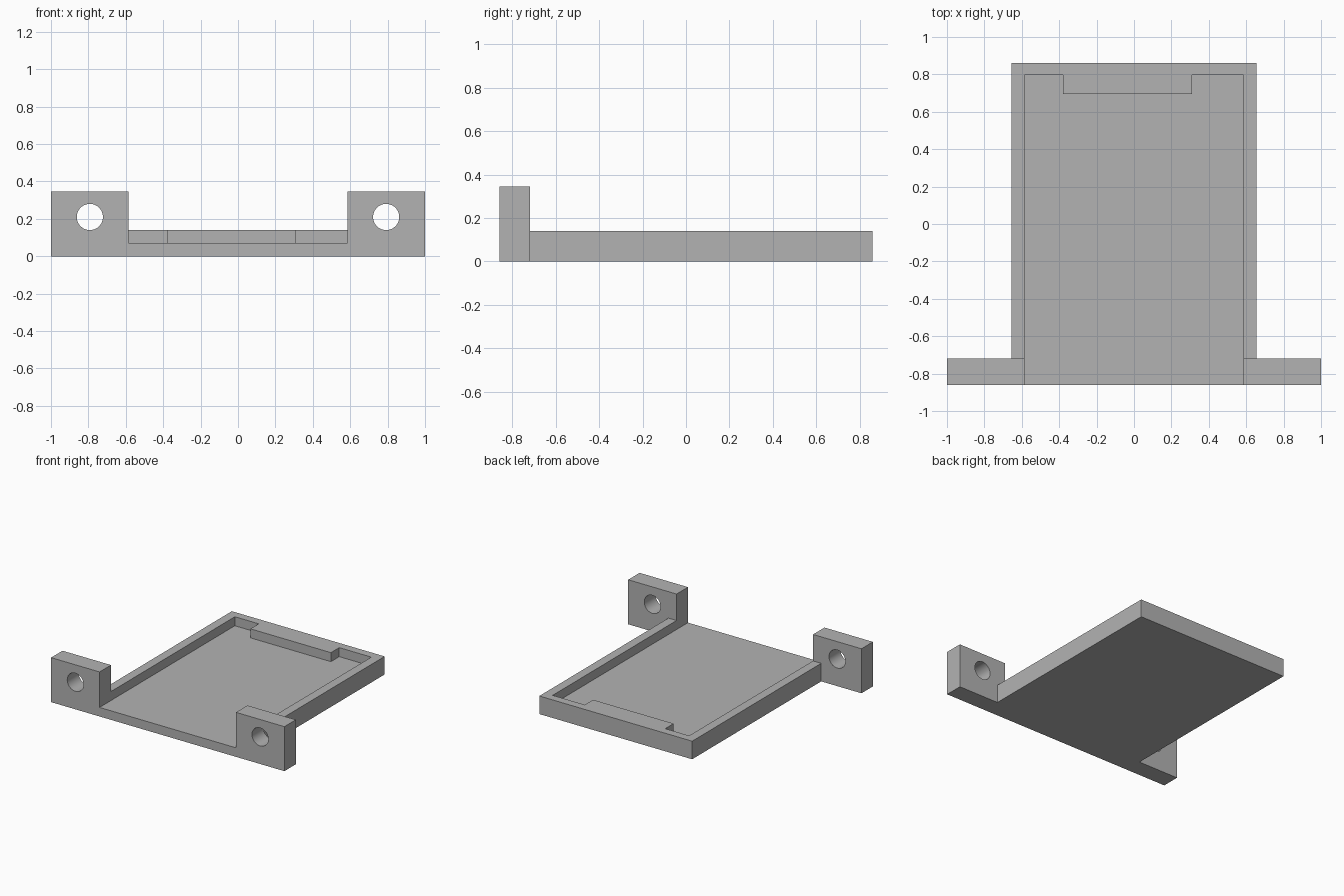
import bpy
import math

cube = bpy.data.objects.get("Cube")
if cube:
    bpy.data.objects.remove(cube, do_unlink=True)

grey = bpy.data.materials.new("plain grey")
grey.use_nodes = True
grey.diffuse_color = (0.45, 0.45, 0.45, 1)
grey.node_tree.nodes["Principled BSDF"].inputs["Base Color"].default_value = (0.45, 0.45, 0.45, 1)

OUTER, INNER = 0.655, 0.585     # half widths of the tray and its pocket
FRONT, BACK = -0.86, 0.86
EAR_BACK, POCKET_BACK, LEDGE_FRONT = -0.72, 0.797, 0.695
FLOOR, RIM, EAR_TOP = 0.07, 0.14, 0.345
HOLE_X, HOLE_Z, HOLE_R = 0.792, 0.21, 0.07


def prism(name, outline, z0, z1):
    """Extrude a counter-clockwise xy outline from z0 to z1."""
    n = len(outline)
    verts = [(x, y, z) for z in (z0, z1) for x, y in outline]
    faces = [tuple(reversed(range(n))), tuple(range(n, 2 * n))]
    faces += [(i, (i + 1) % n, (i + 1) % n + n, i + n) for i in range(n)]
    mesh = bpy.data.meshes.new(name)
    mesh.from_pydata(verts, [], faces)
    mesh.materials.append(grey)
    obj = bpy.data.objects.new(name, mesh)
    bpy.context.collection.objects.link(obj)
    return obj


# Floor plate, narrower at the front where the ears meet it
prism("tray_floor", [
    (-INNER, FRONT), (INNER, FRONT), (INNER, EAR_BACK), (OUTER, EAR_BACK),
    (OUTER, BACK), (-OUTER, BACK), (-OUTER, EAR_BACK), (-INNER, EAR_BACK)], 0, FLOOR)

# U-shaped rim with the off-centre ledge on the back wall
prism("tray_rim", [
    (OUTER, EAR_BACK), (OUTER, BACK), (-OUTER, BACK), (-OUTER, EAR_BACK),
    (-INNER, EAR_BACK), (-INNER, POCKET_BACK), (-0.38, POCKET_BACK),
    (-0.38, LEDGE_FRONT), (0.31, LEDGE_FRONT), (0.31, POCKET_BACK),
    (INNER, POCKET_BACK), (INNER, EAR_BACK)], FLOOR, RIM)

# Mounting ears, each with a round bolt hole through it
for side, name in ((1, "left_ear"), (-1, "right_ear")):
    x0, x1 = sorted((side * INNER, side))
    ear = prism(name, [(x0, FRONT), (x1, FRONT), (x1, EAR_BACK), (x0, EAR_BACK)], 0, EAR_TOP)
    bpy.ops.mesh.primitive_cylinder_add(
        vertices=48, radius=HOLE_R, depth=0.4, rotation=(math.pi / 2, 0, 0),
        location=(side * HOLE_X, (FRONT + EAR_BACK) / 2, HOLE_Z))
    cutter = bpy.context.object
    cutter.name = name + "_hole_cutter"
    cutter.hide_render = True
    cutter.data.materials.append(grey)
    cut = ear.modifiers.new("bolt_hole", 'BOOLEAN')
    cut.operation, cut.solver, cut.object = 'DIFFERENCE', 'EXACT', cutter
    bpy.ops.object.select_all(action='DESELECT')
    ear.select_set(True)
    bpy.context.view_layer.objects.active = ear
    bpy.ops.object.modifier_apply(modifier=cut.name)
    bpy.data.objects.remove(cutter, do_unlink=True)
    bpy.ops.object.shade_smooth_by_angle(angle=math.radians(30))
